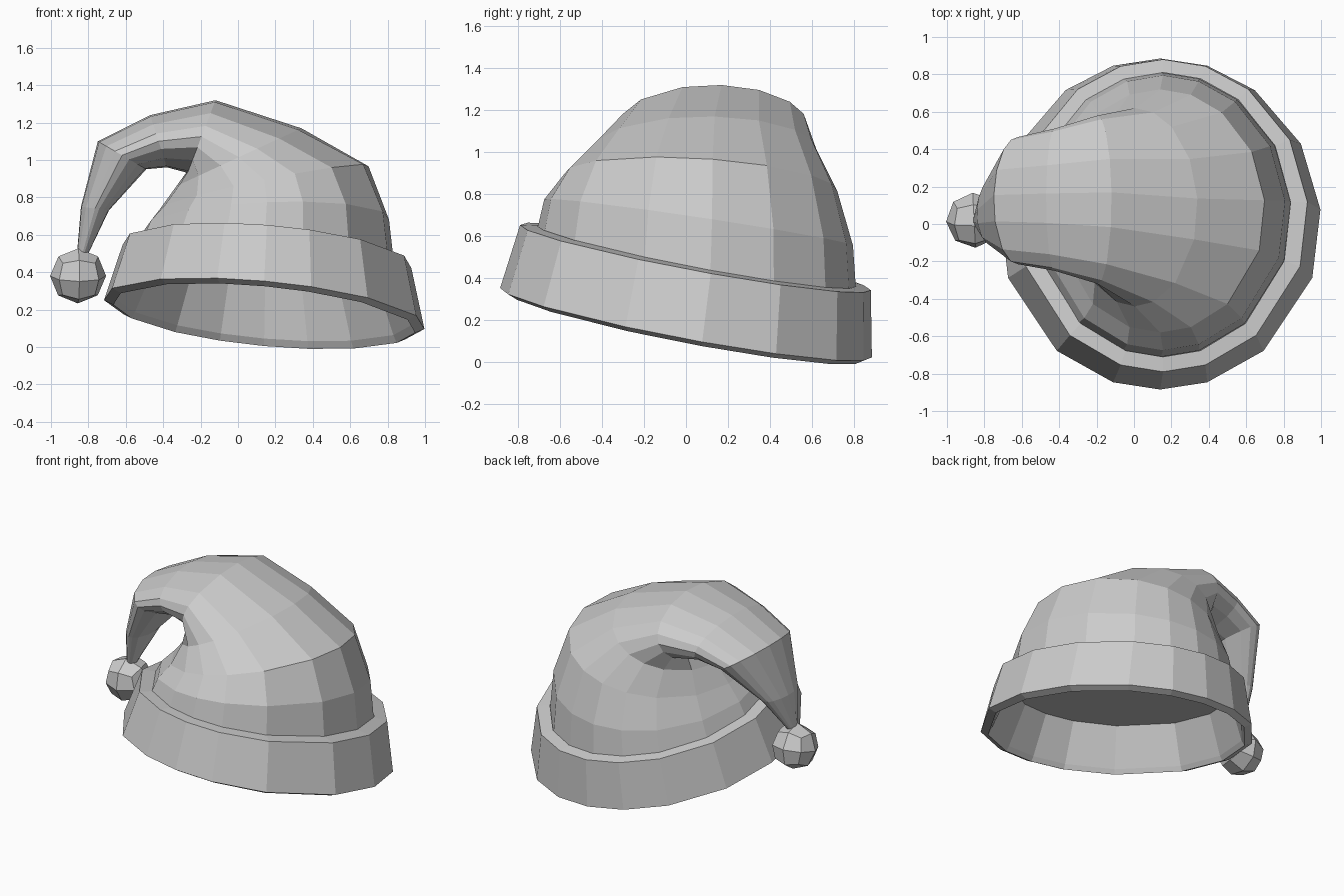
import bpy, bmesh
from math import cos, sin, radians
from mathutils import Vector

if "Cube" in bpy.data.objects:
    bpy.data.objects.remove(bpy.data.objects["Cube"])

# Uneven column spacing measured from the back, mirrored left and right
HALF = [0, 17, 36, 61, 85, 109, 140, 163, 180]
ANGLES = [radians(90 - a) for a in HALF + [-a for a in HALF[-2:0:-1]]]
SIDES = len(ANGLES)


def ring(a, b, yc, hy, dz):
    """Ellipse from outer point a to inner point b (x, z), half depth hy, rise dz along y."""
    mid = Vector(((a[0] + b[0]) / 2, yc, (a[1] + b[1]) / 2))
    u = Vector(((a[0] - b[0]) / 2, 0, (a[1] - b[1]) / 2))
    v = Vector((0, hy, dz))
    return [mid + u * cos(t) + v * sin(t) for t in ANGLES]


def finish(name, bm):
    bmesh.ops.recalc_face_normals(bm, faces=bm.faces)
    mesh = bpy.data.meshes.new(name)
    bm.to_mesh(mesh)
    bm.free()
    obj = bpy.data.objects.new(name, mesh)
    bpy.context.collection.objects.link(obj)
    return obj


def loft(name, rings, cap_start=False, cap_end=False):
    bm = bmesh.new()
    loops = [[bm.verts.new(p) for p in r] for r in rings]
    for lo, hi in zip(loops, loops[1:]):
        for i in range(SIDES):
            j = (i + 1) % SIDES
            bm.faces.new((lo[i], lo[j], hi[j], hi[i]))
    if cap_start:
        bm.faces.new(loops[0][::-1])
    if cap_end:
        bm.faces.new(loops[-1])
    return finish(name, bm)


# Tilted brim band: inner ceiling, inner wall, bottom lip, outer wall, top ledge
loft("brim_band", [
    ring((0.82, 0.42), (-0.53, 0.51), 0.05, 0.74, -0.14),
    ring((0.93, 0.13), (-0.65, 0.27), 0.0, 0.82, -0.155),
    ring((0.95, 0.09), (-0.67, 0.24), 0.0, 0.84, -0.16),
    ring((1.00, 0.11), (-0.72, 0.265), 0.0, 0.885, -0.165),
    ring((0.93, 0.435), (-0.62, 0.56), 0.045, 0.835, -0.155),
    ring((0.84, 0.45), (-0.53, 0.56), 0.05, 0.76, -0.145),
], cap_start=True)

# Soft crown folding over to the left and narrowing into a hanging tail
loft("crown_and_tail", [
    ring((0.84, 0.43), (-0.55, 0.53), 0.05, 0.76, -0.145),
    ring((0.81, 0.69), (-0.50, 0.64), 0.06, 0.735, -0.11),
    ring((0.70, 0.97), (-0.42, 0.74), 0.07, 0.65, -0.04),
    ring((0.34, 1.17), (-0.33, 0.86), 0.09, 0.53, 0.0),
    ring((-0.12, 1.32), (-0.27, 0.93), 0.13, 0.45, 0.0),
    ring((-0.47, 1.24), (-0.38, 0.96), 0.13, 0.38, 0.0),
    ring((-0.75, 1.10), (-0.49, 0.95), 0.125, 0.34, 0.0),
    ring((-0.84, 0.75), (-0.69, 0.73), 0.06, 0.17, 0.0),
    ring((-0.86, 0.51), (-0.80, 0.50), 0.02, 0.04, 0.0),
], cap_end=True)

# Low-poly pompom: subdivided cube pushed out to a sphere
bm = bmesh.new()
bmesh.ops.create_cube(bm, size=1)
bmesh.ops.subdivide_edges(bm, edges=bm.edges[:], cuts=1, use_grid_fill=True)
for v in bm.verts:
    v.co = v.co.normalized() * 0.15
pom = finish("pompom", bm)
pom.location = (-0.855, 0.02, 0.38)
pom.rotation_euler = (0.2, 0, 0.05)
